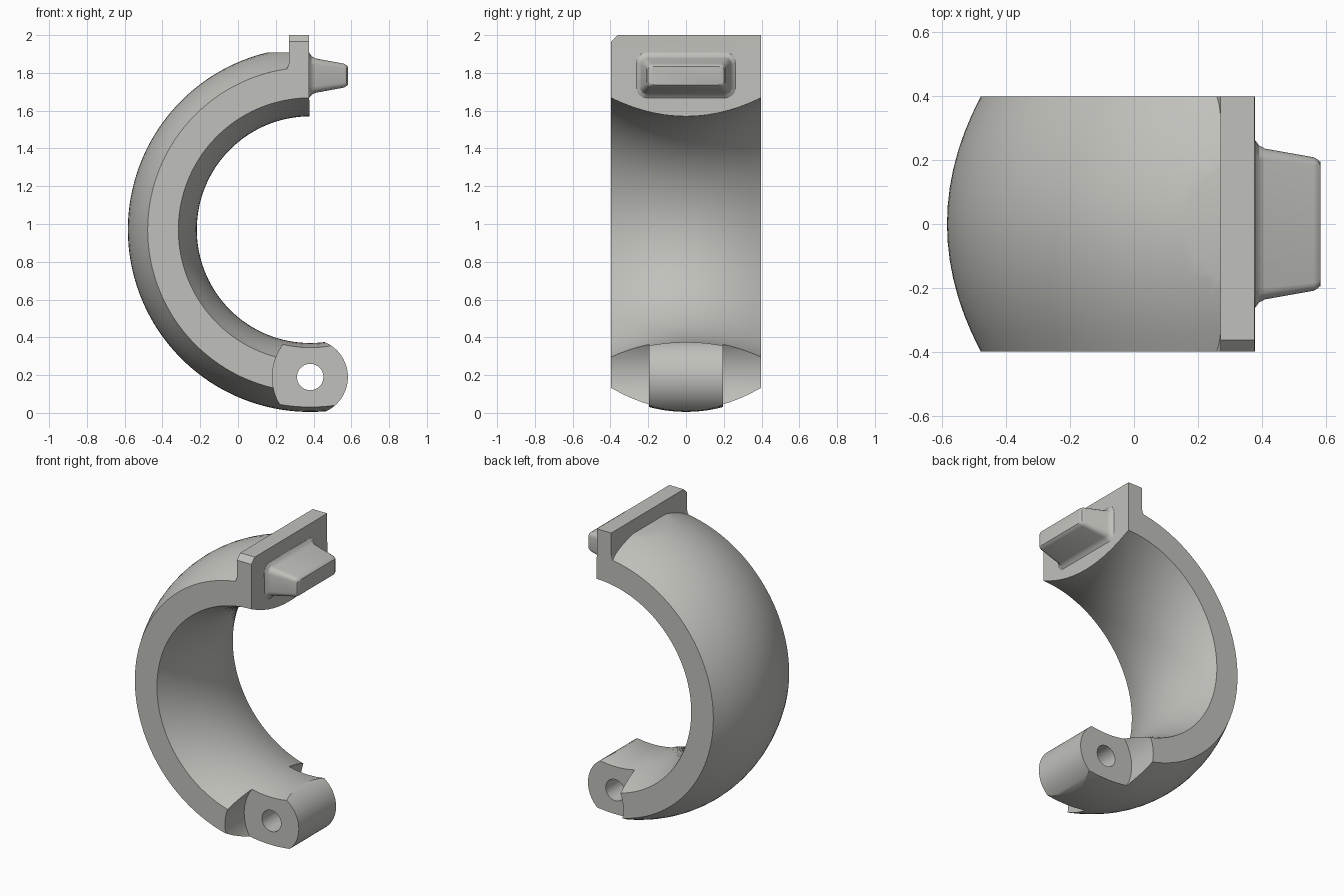
import bpy, bmesh, math
from mathutils import Vector

if "Cube" in bpy.data.objects:
    bpy.data.objects.remove(bpy.data.objects["Cube"])

CX, CZ = 0.382, 0.97          # ring axis
HZ = 0.19                     # hinge pin height
W = 0.397                     # half width

mat = bpy.data.materials.new("warm grey")
mat.diffuse_color = (0.53, 0.53, 0.50, 1)
mat.use_nodes = True
mat.node_tree.nodes["Principled BSDF"].inputs["Base Color"].default_value = mat.diffuse_color


def make(name, bm):
    bmesh.ops.recalc_face_normals(bm, faces=bm.faces)
    me = bpy.data.meshes.new(name)
    bm.to_mesh(me)
    bm.free()
    ob = bpy.data.objects.new(name, me)
    bpy.context.collection.objects.link(ob)
    me.materials.append(mat)
    return ob


def loft(name, rings, closed=False):
    """Skin equal-length rings of points and cap both ends."""
    bm = bmesh.new()
    vs = [[bm.verts.new(p) for p in r] for r in rings]
    n = len(vs[0])
    for a, b in zip(vs, vs[1:]):
        for i in range(n):
            j = (i + 1) % n
            bm.faces.new((a[i], a[j], b[j], b[i]))
    bm.faces.new(vs[0])
    bm.faces.new(vs[-1][::-1])
    return make(name, bm)


def prism(name, pts, y0, y1):
    """Extrude an xz outline along y."""
    return loft(name, [[(x, y, z) for x, z in pts] for y in (y0, y1)])


def arc(cx, cz, r, a0, a1, n):
    return [(cx + r * math.cos(math.radians(a0 + (a1 - a0) * i / n)),
             cz + r * math.sin(math.radians(a0 + (a1 - a0) * i / n))) for i in range(n + 1)]


def combine(ob, other, op):
    bpy.context.view_layer.objects.active = ob
    m = ob.modifiers.new(op, 'BOOLEAN')
    m.object, m.operation, m.solver = other, op, 'EXACT'
    bpy.ops.object.modifier_apply(modifier=m.name)
    bpy.data.objects.remove(other)


# Curved clamp arm: lens-shaped section swept round the axis
N = 14
ys = [W * (-1 + 2 * i / N) for i in range(N + 1)]
section = [(0.965 - 0.105 * (y / W) ** 2, y) for y in ys]
section += [(0.60 + 0.098 * (y / W) ** 2, y) for y in reversed(ys)]
rings = []
for i in range(97):
    a = math.radians(90.4 + (297 - 90.4) * i / 96)
    rings.append([(CX + r * math.cos(a), y, CZ + r * math.sin(a)) for r, y in section])
arm = loft("clamp_arm", rings)

# Rounded hinge end
combine(arm, prism("end_cutter", arc(CX, HZ, 0.2, -90, 90, 40)
                   + [(CX, 0.6), (1.2, 0.6), (1.2, -0.3), (CX, -0.3)], -0.6, 0.6), 'DIFFERENCE')
# Recesses either side of the hinge knuckle
for s in (-1, 1):
    combine(arm, prism("recess_cutter", arc(0.472, HZ, 0.29, 0, 360, 72)[:-1],
                       s * 0.195, s * 0.6), 'DIFFERENCE')
# Pin hole
combine(arm, prism("hole_cutter", arc(CX, HZ, 0.07, 0, 360, 40)[:-1], -0.6, 0.6), 'DIFFERENCE')
# Flat behind the end plate
combine(arm, prism("flat_cutter", [(-0.2, 1.908), (0.6, 1.908), (0.6, 2.2), (-0.2, 2.2)],
                   -0.6, 0.6), 'DIFFERENCE')

# End plate with a fillet at its foot and one chamfered corner
plate = prism("end_plate", [(0.376, 1.70), (0.376, 2.0), (0.27, 2.0)]
              + arc(0.20, 1.86, 0.07, 0, -90, 10) + [(0.20, 1.75), (0.27, 1.70)], -W, W)
bm = bmesh.new()
bm.from_mesh(plate.data)
corner = [e for e in bm.edges if all(v.co.z > 1.99 and v.co.y < 0 for v in e.verts)]
bmesh.ops.bevel(bm, geom=corner, offset=0.035, segments=1, affect='EDGES')
bm.to_mesh(plate.data)
bm.free()
combine(arm, plate, 'UNION')


# Tapered locating peg with a flared foot
def rounded(x, hy, z0, z1, r):
    pts = []
    for k, (y, z) in enumerate([(hy - r, z1 - r), (r - hy, z1 - r), (r - hy, z0 + r), (hy - r, z0 + r)]):
        pts += [(x, p, q) for p, q in arc(y, z, r, 90 * k, 90 * k + 90, 4)]
    return pts


loft("locating_peg", [rounded(0.365, 0.265, 1.665, 1.91, 0.05),
                      rounded(0.377, 0.262, 1.668, 1.907, 0.05),
                      rounded(0.390, 0.245, 1.684, 1.888, 0.045),
                      rounded(0.408, 0.235, 1.694, 1.877, 0.035),
                      rounded(0.560, 0.208, 1.722, 1.849, 0.025),
                      rounded(0.574, 0.200, 1.730, 1.841, 0.02),
                      rounded(0.582, 0.182, 1.737, 1.834, 0.012)])

# Smooth shading with sharp edges kept
for ob in bpy.context.scene.objects:
    ob.select_set(True)
    bpy.context.view_layer.objects.active = ob
bpy.ops.object.shade_smooth_by_angle(angle=math.radians(25))
